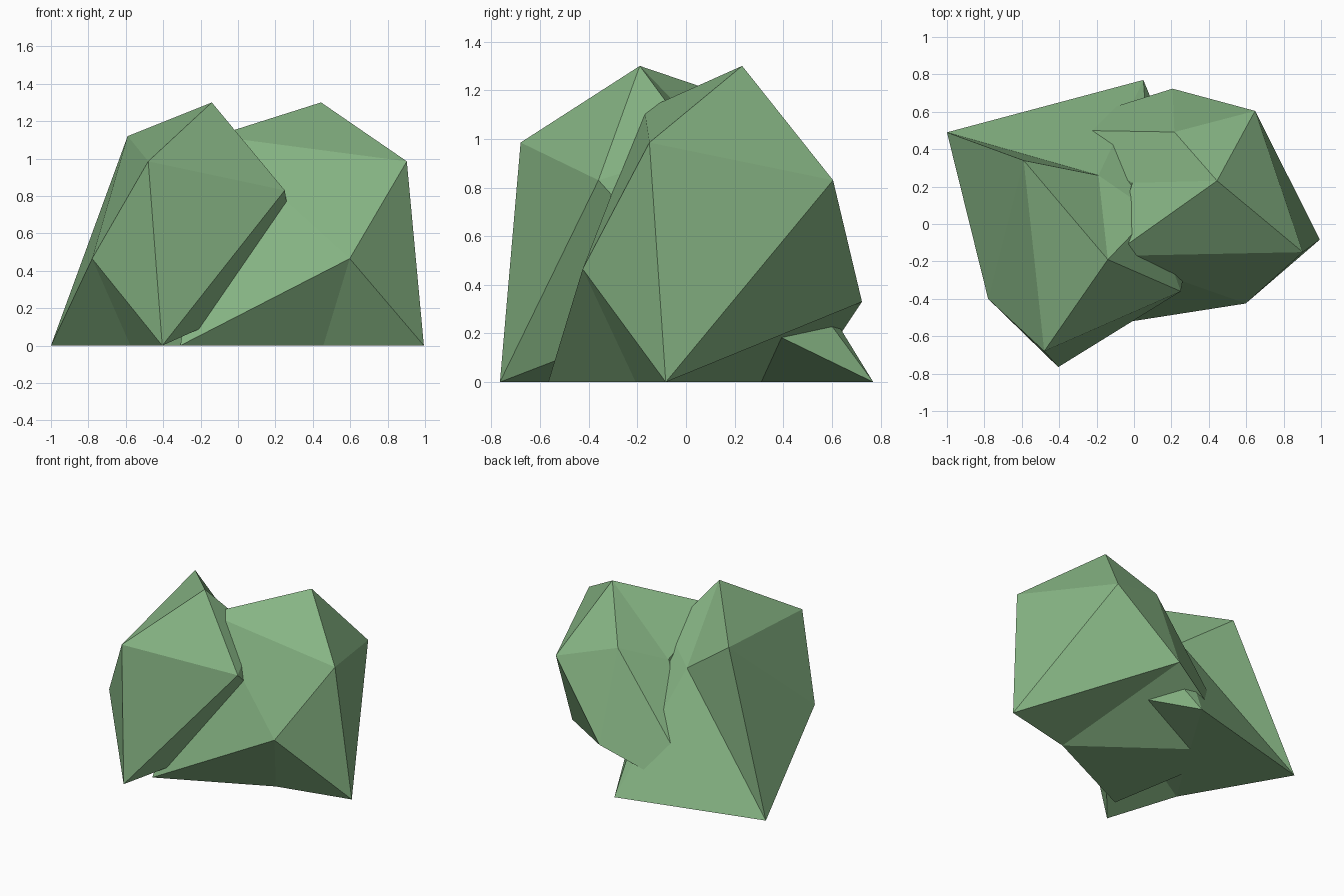
import bpy
import bmesh
from math import radians

if "Cube" in bpy.data.objects:
    bpy.data.objects.remove(bpy.data.objects["Cube"])

green = bpy.data.materials.new("mossy_stone")
green.diffuse_color = (0.24, 0.46, 0.23, 1)
green.use_nodes = True
green.node_tree.nodes["Principled BSDF"].inputs["Base Color"].default_value = green.diffuse_color

# One boulder: a roughened icosahedron with its underside flattened on the ground
top = (-0.14, -0.19, 1.30)
upper_ring = [(-0.48, -0.68, 0.985), (0.25, -0.36, 0.83), (0.10, 0.06, 0.96),
              (-0.19, 0.26, 0.83), (-0.59, 0.34, 1.12)]
lower_ring = [(-0.405, -0.765, 0), (0.33, 0.09, 0.33), (0.05, 0.77, 0),
              (-1.0, 0.49, 0), (-0.78, -0.40, 0.465)]
bottom = (-0.575, -0.24, 0)

bm = bmesh.new()
t, b = bm.verts.new(top), bm.verts.new(bottom)
up = [bm.verts.new(p) for p in upper_ring]
lo = [bm.verts.new(p) for p in lower_ring]
for i in range(5):
    j = (i + 1) % 5
    bm.faces.new((t, up[i], up[j]))
    bm.faces.new((up[i], lo[i], up[j]))
    bm.faces.new((up[j], lo[i], lo[j]))
    bm.faces.new((b, lo[j], lo[i]))
bmesh.ops.recalc_face_normals(bm, faces=bm.faces)
mesh = bpy.data.meshes.new("boulder")
bm.to_mesh(mesh)
bm.free()
mesh.materials.append(green)


# Place the boulder twice, the second turned and leaning into the first
def place(name, location, turn):
    ob = bpy.data.objects.new(name, mesh)
    ob.location = location
    ob.rotation_euler.z = radians(turn)
    bpy.context.collection.objects.link(ob)


place("left_boulder", (0, 0, 0), 0)
place("right_boulder", (0.267, 0.387, 0), 85)
